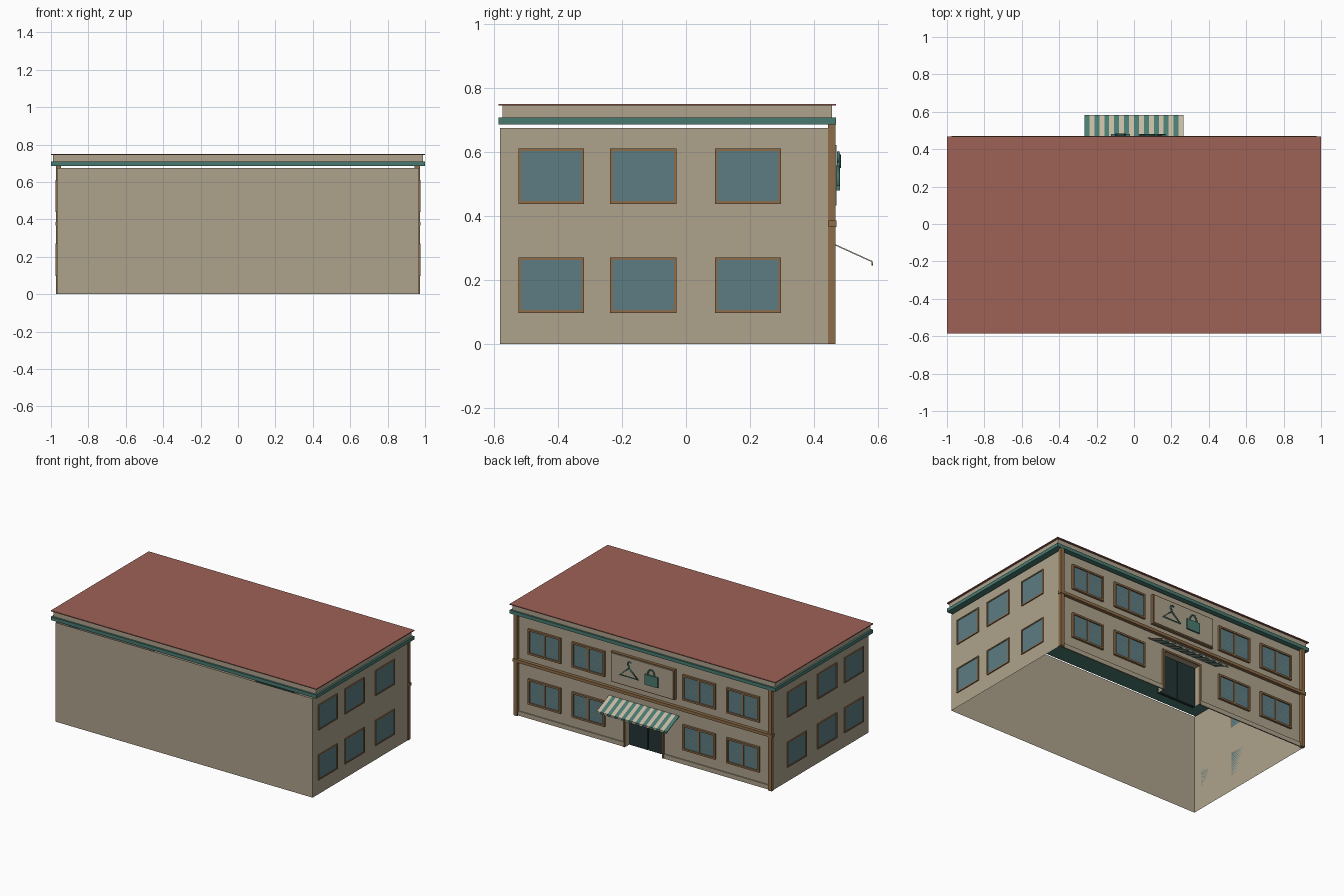
import bpy, bmesh, math
from mathutils import Matrix, Vector

if "Cube" in bpy.data.objects:
    bpy.data.objects.remove(bpy.data.objects["Cube"])


def material(name, rgb):
    m = bpy.data.materials.new(name)
    m.diffuse_color = (*rgb, 1)
    m.use_nodes = True
    m.node_tree.nodes["Principled BSDF"].inputs["Base Color"].default_value = m.diffuse_color
    return m


BEIGE = material("beige", (0.42, 0.365, 0.265))
RED = material("roof red", (0.34, 0.122, 0.093))
TEAL = material("teal", (0.065, 0.195, 0.162))
BROWN = material("brown", (0.27, 0.15, 0.065))
GLASS = material("glass", (0.107, 0.202, 0.223))
DARK = material("dark", (0.017, 0.034, 0.036))
CREAM = material("cream", (0.55, 0.48, 0.36))
OLIVE = material("glare", (0.15, 0.23, 0.19))


def finish(name, bm, mat):
    me = bpy.data.meshes.new(name)
    bm.to_mesh(me)
    bm.free()
    me.materials.append(mat)
    ob = bpy.data.objects.new(name, me)
    bpy.context.collection.objects.link(ob)
    return ob


def boxes(name, items, mat):
    """One object from boxes (x0, x1, y0, y1, z0, z1)."""
    bm = bmesh.new()
    for b in items:
        lo, hi = Vector(b[0::2]), Vector(b[1::2])
        size = [abs(v) for v in hi - lo]
        bmesh.ops.create_cube(bm, size=1, matrix=Matrix.Translation((lo + hi) / 2) @ Matrix.Diagonal((*size, 1)))
    return finish(name, bm, mat)


def polys(name, faces, mat):
    """One object from flat polygons."""
    bm = bmesh.new()
    for pts in faces:
        bm.faces.new([bm.verts.new(p) for p in pts])
    return finish(name, bm, mat)


def tube(name, pts, mat, radius, closed=False):
    cu = bpy.data.curves.new(name, 'CURVE')
    cu.dimensions = '3D'
    cu.bevel_depth = radius
    cu.bevel_resolution = 1
    sp = cu.splines.new('POLY')
    sp.points.add(len(pts) - 1)
    for p, q in zip(sp.points, pts):
        p.co = (*q, 1)
    sp.use_cyclic_u = closed
    cu.materials.append(mat)
    ob = bpy.data.objects.new(name, cu)
    bpy.context.collection.objects.link(ob)


# Main dimensions
X, YF, YB, H = 0.968, -0.58, 0.447, 0.675
DW, DH, DY = 0.14, 0.27, 0.40      # door half width, height, recess plane

# Walls: open shell, entrance wall has a door opening
polys("rear_wall", [[(-X, YF, 0), (X, YF, 0), (X, YF, H), (-X, YF, H)]], BEIGE)
polys("right_wall", [[(X, YF, 0), (X, YB, 0), (X, YB, H), (X, YF, H)]], BEIGE)
polys("left_wall", [[(-X, YB, 0), (-X, YF, 0), (-X, YF, H), (-X, YB, H)]], BEIGE)
polys("entrance_wall", [
    [(b, YB, z0), (a, YB, z0), (a, YB, z1), (b, YB, z1)]
    for a, b, z0, z1 in [(-X, -DW, 0, H), (DW, X, 0, H), (-DW, DW, DH, H)]], BEIGE)

# Door recess and double door
polys("door_recess", [
    [(-DW, YB, 0), (-DW, DY, 0), (-DW, DY, DH), (-DW, YB, DH)],
    [(DW, DY, 0), (DW, YB, 0), (DW, YB, DH), (DW, DY, DH)],
    [(-DW, DY, DH), (DW, DY, DH), (DW, YB, DH), (-DW, YB, DH)]], BEIGE)
boxes("double_door", [(s * 0.003, s * DW, DY - 0.01, DY + 0.01, 0, DH) for s in (-1, 1)], DARK)
boxes("door_frame", [(s * DW, s * (DW + 0.012), YB, YB + 0.012, 0, DH + 0.012) for s in (-1, 1)]
      + [(-DW, DW, YB, YB + 0.012, DH, DH + 0.012)], BROWN)

# Roof: cornice, parapet and cap
boxes("cornice", [(-1, 1, -0.585, 0.468, 0.685, 0.708)], TEAL)
boxes("parapet", [(-0.988, 0.988, -0.573, 0.456, 0.708, 0.744)], BEIGE)
boxes("roof_cap", [(-1, 1, -0.585, 0.468, 0.744, 0.75)], RED)

# Corner posts, floor band and plinth on the entrance side
boxes("corner_posts", [(s * 0.945, s * 0.972, 0.443, 0.467, 0, 0.685) for s in (-1, 1)], BROWN)
boxes("floor_band", [(-0.977, 0.977, 0.445, 0.47, 0.366, 0.386)], BROWN)
boxes("plinth", [(s * (DW + 0.012), s * 0.945, YB, 0.455, 0, 0.03) for s in (-1, 1)], BEIGE)


def window(name, place, u0, u1, z0, z1, t, depth, mullion):
    """place(u, d) gives x, y on a wall; d is the distance outwards."""
    def bar(a, b, lo, hi, d):
        (x0, y0), (x1, y1) = place(a, 0), place(b, d)
        return (x0, x1, y0, y1, lo, hi)
    bars = [bar(u0, u0 + t, z0, z1, depth), bar(u1 - t, u1, z0, z1, depth),
            bar(u0 + t, u1 - t, z0, z0 + t, depth), bar(u0 + t, u1 - t, z1 - t, z1, depth)]
    c = (u0 + u1) / 2
    if mullion:
        bars.append(bar(c - t / 2, c + t / 2, z0 + t, z1 - t, depth * 0.8))
        # diagonal glare on each pane
        streaks = []
        for m in ((u0 + c) / 2, (c + u1) / 2):
            for off, r in ((0, 0.035), (0.016, 0.02)):
                pts = [(-r, -r), (-r + 0.007, -r), (r + 0.007, r), (r, r)]
                streaks.append([(*place(m - a - off, depth * 0.42), (z0 + z1) / 2 + b - off) for a, b in pts])
        polys(name + "_glare", streaks, OLIVE)
    boxes(name + "_frame", bars, BROWN)
    boxes(name + "_glass", [bar(u0 + t, u1 - t, z0 + t, z1 - t, depth * 0.4)], GLASS)


# Windows: two floors on the entrance wall and both side walls
for floor, (z0, z1) in {"lower": (0.098, 0.27), "upper": (0.438, 0.61)}.items():
    for i, c in enumerate((-0.748, -0.417, 0.417, 0.748)):
        window(f"{floor}_entrance_window_{i + 1}", lambda u, d: (u, YB + d),
               c - 0.123, c + 0.123, z0, z1, 0.012, 0.014, True)
    for side, s in (("left", -1), ("right", 1)):
        for i, (a, b) in enumerate([(-0.523, -0.318), (-0.237, -0.029), (0.091, 0.297)]):
            window(f"{floor}_{side}_window_{i + 1}", lambda u, d, s=s: (s * (X + d), u),
                   a, b, z0, z1, 0.008, 0.007, False)

# Sign board with hanger and bag symbols
boxes("sign_board", [(-0.24, 0.24, YB, 0.466, 0.425, 0.63)], BROWN)
boxes("sign_panel", [(-0.232, 0.232, 0.46, 0.47, 0.433, 0.622)], BEIGE)
YS = 0.475
tube("hanger_body", [(0.03, YS, 0.495), (0.165, YS, 0.495), (0.097, YS, 0.555)], TEAL, 0.006, True)
tube("hanger_hook", [(0.097, YS, 0.555), (0.097, YS, 0.568)]
     + [(0.092 + 0.015 * math.sin(a), YS, 0.583 - 0.015 * math.cos(a))
        for a in [math.radians(20 + 35 * k) for k in range(7)]], TEAL, 0.005)
boxes("bag_body", [(-0.122, -0.022, 0.468, 0.48, 0.48, 0.55)], TEAL)
tube("bag_handle", [(-0.072 + 0.026 * math.cos(math.pi * k / 8), 0.478,
                     0.55 + 0.04 * math.sin(math.pi * k / 8)) for k in range(9)], TEAL, 0.005)

# Striped awning with a scalloped edge
stripes = {TEAL: [], CREAM: []}
N, W = 20, 0.53 / 20
for i in range(N):
    x0 = -0.265 + i * W
    faces = stripes[TEAL if i % 2 == 0 else CREAM]
    faces.append([(x0, 0.45, 0.317), (x0, 0.58, 0.258), (x0 + W, 0.58, 0.258), (x0 + W, 0.45, 0.317)])
    faces.append([(x0 + W, 0.581, 0.258), (x0, 0.581, 0.258)]
                 + [(x0 + W / 2 - W / 2 * math.cos(math.pi * k / 6), 0.581,
                     0.253 - 0.008 * math.sin(math.pi * k / 6)) for k in range(7)])
for (mat, faces), label in zip(stripes.items(), ("teal", "cream")):
    ob = polys(f"awning_{label}_stripes", faces, mat)
    mod = ob.modifiers.new("thickness", 'SOLIDIFY')
    mod.thickness = 0.004
    mod.offset = 0
